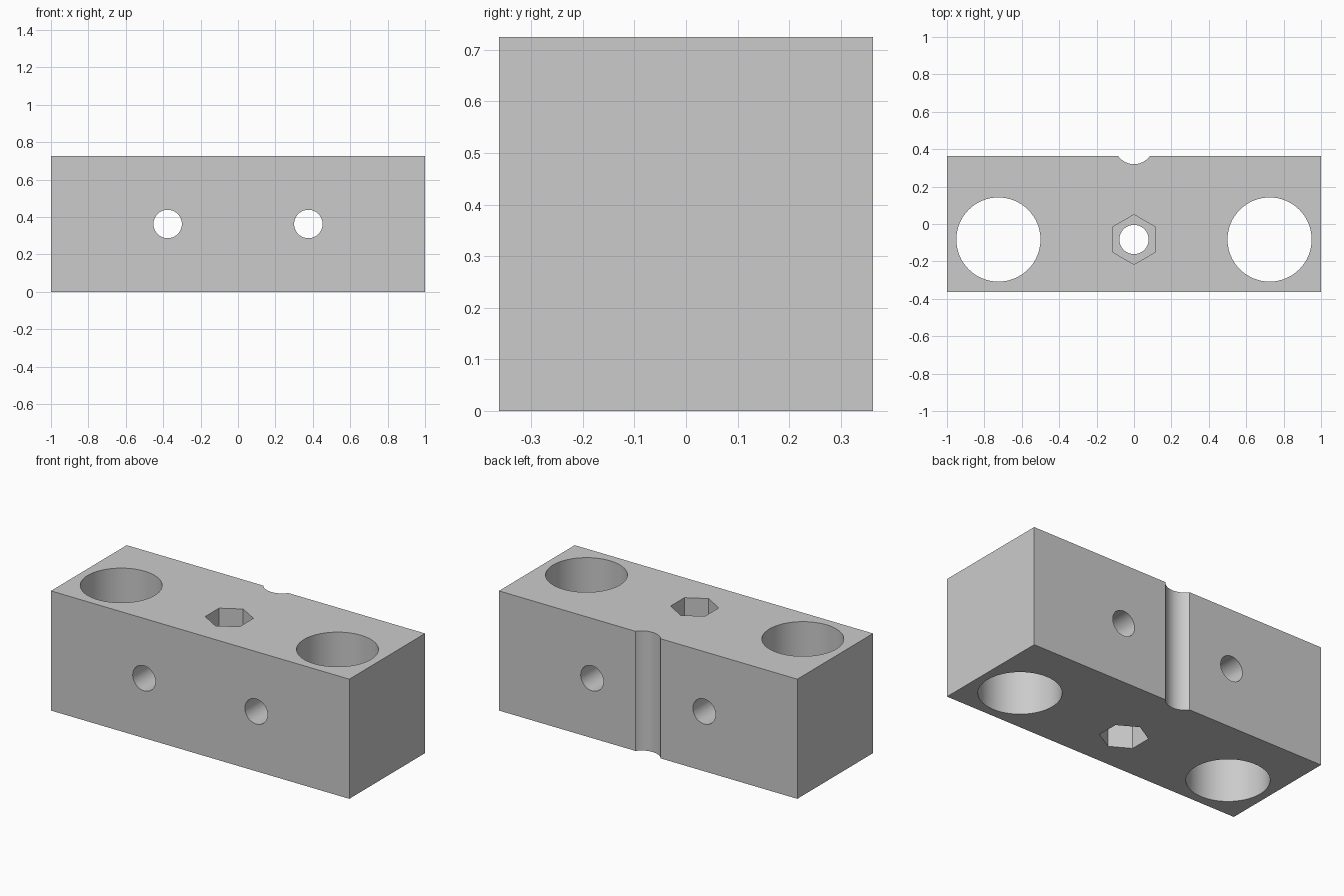
import bpy
import math

cube = bpy.data.objects.get("Cube")
if cube:
    bpy.data.objects.remove(cube, do_unlink=True)

W, D, H = 2.0, 0.725, 0.725
HOLE_Y = -0.083      # row of vertical holes
POCKET = 0.2         # nut pocket depth

grey = bpy.data.materials.new("plain grey")
grey.use_nodes = True
grey.diffuse_color = (0.6, 0.6, 0.6, 1)
grey.node_tree.nodes["Principled BSDF"].inputs["Base Color"].default_value = (0.6, 0.6, 0.6, 1)

# Solid block
bpy.ops.mesh.primitive_cube_add(size=1, location=(0, 0, H / 2))
block = bpy.context.object
block.name = "clamp_block"
block.scale = (W, D, H)
bpy.ops.object.transform_apply(location=True, scale=True)
block.data.materials.append(grey)


def cut(name, radius, depth, location, sides=64, tilt=0.0, turn=0.0):
    """Subtract a prism from the block and remove the cutter."""
    bpy.ops.mesh.primitive_cylinder_add(
        vertices=sides, radius=radius, depth=depth,
        location=location, rotation=(tilt, 0, turn))
    cutter = bpy.context.object
    cutter.name = name
    cutter.hide_render = True
    cutter.data.materials.append(grey)
    mod = block.modifiers.new(name, 'BOOLEAN')
    mod.operation = 'DIFFERENCE'
    mod.solver = 'EXACT'
    mod.object = cutter
    bpy.context.view_layer.objects.active = block
    bpy.ops.object.modifier_apply(modifier=mod.name)
    bpy.data.objects.remove(cutter, do_unlink=True)


for side in (-1, 1):
    # Large rod bores and front-to-back screw holes
    cut("rod_bore", 0.225, 2, (side * 0.725, HOLE_Y, H / 2))
    cut("screw_hole", 0.076, 2, (side * 0.376, 0, H / 2), tilt=math.pi / 2)
    # Hexagonal nut pockets, open at the top and the bottom
    end = H / 2 + side * H / 2
    cut("nut_pocket", 0.133, 2 * POCKET, (0, HOLE_Y, end), sides=6)

# Centre bolt hole and rounded groove down the back
cut("bolt_hole", 0.078, 2, (0, HOLE_Y, H / 2))
cut("back_groove", 0.105, 2, (0, 0.425, H / 2))

# Smooth bores, sharp edges
bpy.ops.object.select_all(action='DESELECT')
block.select_set(True)
bpy.context.view_layer.objects.active = block
bpy.ops.object.shade_smooth_by_angle(angle=math.radians(30))
